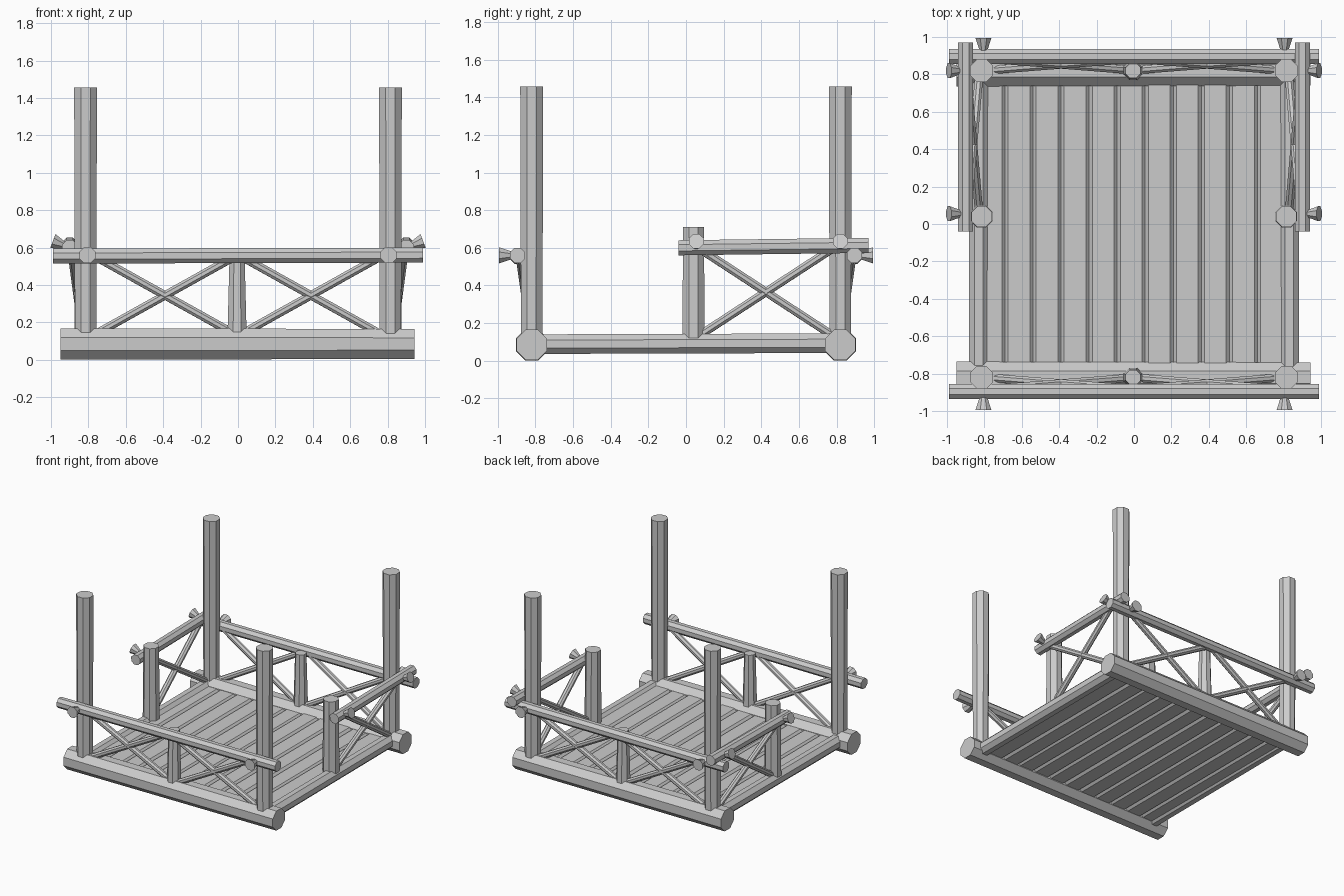
import bpy, bmesh, math, random
from mathutils import Vector, Matrix

random.seed(4)
cube = bpy.data.objects.get("Cube")
if cube:
    bpy.data.objects.remove(cube)

wood = bpy.data.materials.new("grey_wood")
wood.use_nodes = True
GREY = (0.6, 0.6, 0.6, 1)
wood.diffuse_color = GREY
wood.node_tree.nodes["Principled BSDF"].inputs["Base Color"].default_value = GREY


def finish(name, bm):
    mesh = bpy.data.meshes.new(name)
    bm.to_mesh(mesh)
    bm.free()
    mesh.materials.append(wood)
    obj = bpy.data.objects.new(name, mesh)
    bpy.context.collection.objects.link(obj)
    return obj


def log(name, start, end, r1, r2=None, sides=8):
    """Flat-faced log between two points; radii are measured to the flats."""
    a, b = Vector(start), Vector(end)
    grow = 1 / math.cos(math.pi / sides)
    bm = bmesh.new()
    bmesh.ops.create_cone(bm, cap_ends=True, segments=sides, radius1=r1 * grow,
                          radius2=(r2 or r1) * grow, depth=(b - a).length)
    turn = (b - a).to_track_quat('Z', 'Y').to_matrix().to_4x4()
    flat = Matrix.Rotation(math.pi / sides, 4, 'Z')
    bmesh.ops.transform(bm, verts=bm.verts,
                        matrix=Matrix.Translation((a + b) / 2) @ turn @ flat)
    return finish(name, bm)


def plank(name, x, width, length, low, high, chamfer):
    """Floor board with chamfered long edges, extruded along y."""
    w = width / 2
    half = [(w, low + chamfer), (w, high - chamfer),
            (w - chamfer, high), (w - chamfer, low)]
    right = [half[3], half[0], half[1], half[2]]
    outline = right + [(-px, pz) for px, pz in reversed(right)]
    bm = bmesh.new()
    face = bm.faces.new([bm.verts.new((x + px, -length / 2, pz)) for px, pz in outline])
    out = bmesh.ops.extrude_face_region(bm, geom=[face])
    verts = [v for v in out["geom"] if isinstance(v, bmesh.types.BMVert)]
    bmesh.ops.translate(bm, verts=verts, vec=(0, length, 0))
    bmesh.ops.recalc_face_normals(bm, faces=bm.faces)
    return finish(name, bm)


POST = 0.815

# Floor boards
for i in range(11):
    drop = random.uniform(-0.004, 0.004)
    plank(f"floor_board_{i + 1}", -0.765 + i * 0.15, 0.152, 1.6,
          0.055 + drop, 0.12 + drop, 0.018)

# Front and back walls
for side, s in (("front", -1), ("back", 1)):
    y = s * 0.82
    log(f"{side}_base_beam", (-0.95, y, 0.085), (0.945, y, 0.085), 0.084, 0.08)
    log(f"{side}_rail", (-0.99, s * 0.895, 0.555), (0.99, s * 0.895, 0.56), 0.04)
    log(f"{side}_short_post", (-0.005, y, 0.1), (-0.005, y, 0.57), 0.052, 0.04)
    for end, e in (("right", -1), ("left", 1)):
        log(f"{side}_{end}_corner_post", (e * POST, y, 0.1),
            (e * POST, y, 1.457), 0.057, 0.061)
        log(f"{side}_{end}_rail_peg", (e * 0.805, s * 0.90, 0.56),
            (e * 0.805, s * 0.995, 0.56), 0.012, 0.043)
        # Crossed braces lean outward to meet the rail
        log(f"{side}_{end}_brace_a", (e * 0.74, s * 0.825, 0.15),
            (e * 0.04, s * 0.88, 0.54), 0.022)
        log(f"{side}_{end}_brace_b", (e * 0.04, s * 0.825, 0.15),
            (e * 0.74, s * 0.88, 0.54), 0.022)

# Side walls, railed over the rear half only
for side, s in (("right", -1), ("left", 1)):
    log(f"{side}_base_log", (s * 0.83, -0.82, 0.088), (s * 0.83, 0.82, 0.093), 0.052)
    log(f"{side}_middle_post", (s * POST, 0.04, 0.09), (s * POST, 0.04, 0.71),
        0.06, 0.055)
    log(f"{side}_rail", (s * 0.9, -0.04, 0.6), (s * 0.9, 0.97, 0.613), 0.04)
    for y in (0.055, 0.82):
        place = "middle" if y < 0.5 else "rear"
        log(f"{side}_{place}_side_peg", (s * 0.91, y, 0.605),
            (s * 0.99, y, 0.635), 0.012, 0.04)
    log(f"{side}_brace_a", (s * 0.83, 0.08, 0.14), (s * 0.89, 0.77, 0.59), 0.022)
    log(f"{side}_brace_b", (s * 0.83, 0.77, 0.14), (s * 0.89, 0.08, 0.59), 0.022)
